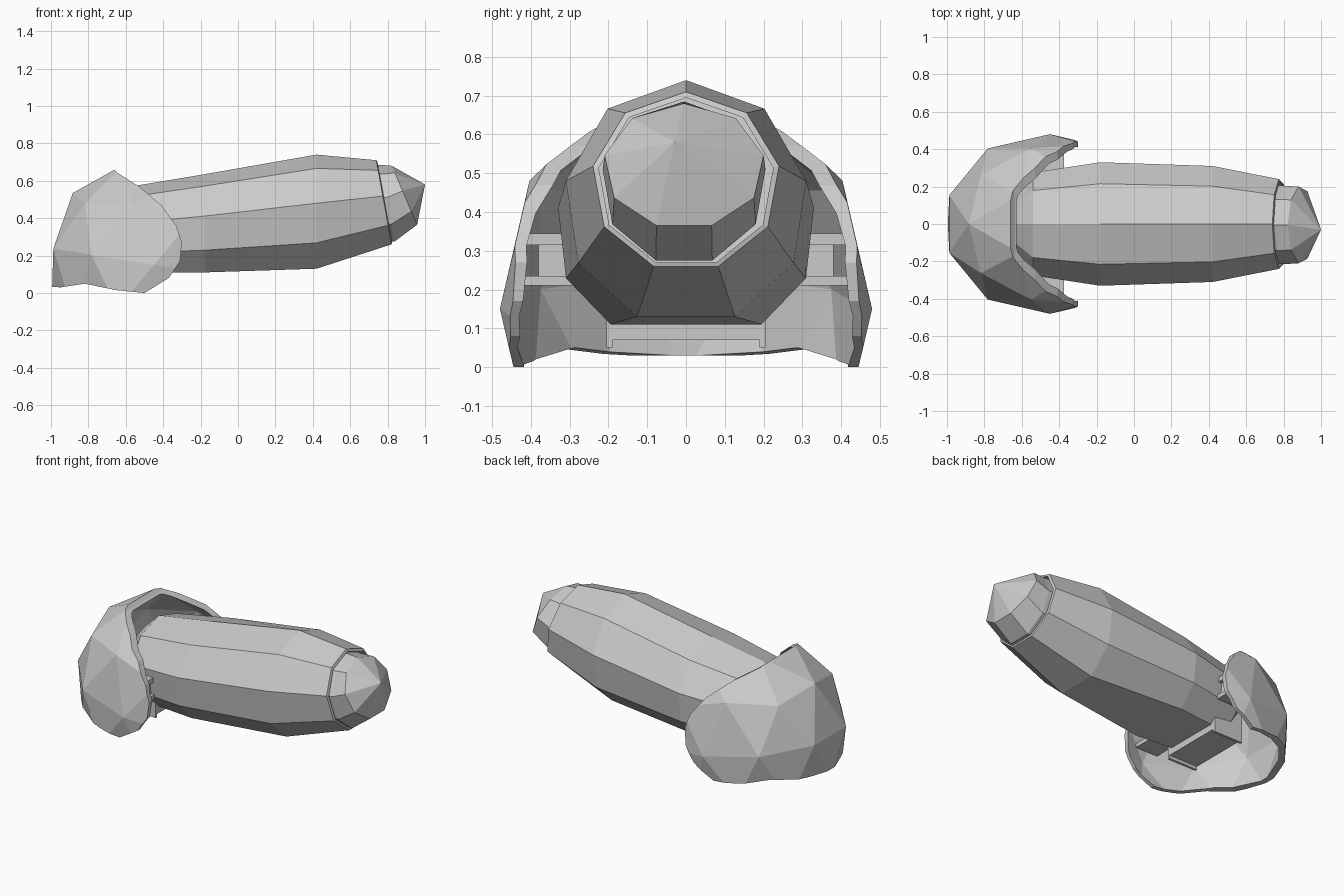
import bpy, bmesh
from math import sin, cos, pi, radians
from mathutils import Matrix

if "Cube" in bpy.data.objects:
    bpy.data.objects.remove(bpy.data.objects["Cube"])


def finish(name, bm):
    bmesh.ops.recalc_face_normals(bm, faces=bm.faces)
    me = bpy.data.meshes.new(name)
    bm.to_mesh(me)
    bm.free()
    ob = bpy.data.objects.new(name, me)
    bpy.context.collection.objects.link(ob)
    return ob


def loft(name, rings, n, tip=None):
    """Rings are (x, z bottom, z top, half width, y centre, lean, lower squareness)."""
    angles = [pi / 2 + 2 * pi * i / n for i in range(n)]
    zmin, zmax = min(map(sin, angles)), max(map(sin, angles))
    ymax = max(map(cos, angles))
    bm = bmesh.new()
    loops = []
    for x, zb, zt, w, yc, lean, square in rings:
        loop = []
        for a in angles:
            y, z = cos(a) / ymax, sin(a)
            if z < 0:
                y = abs(y) ** square * (1 if y > 0 else -1)
            h = zb + (z - zmin) / (zmax - zmin) * (zt - zb)
            loop.append(bm.verts.new((x - lean * (h - (zb + zt) / 2), yc + y * w, h)))
        loops.append(loop)
    for a, b in zip(loops, loops[1:]):
        for i in range(n):
            j = (i + 1) % n
            bm.faces.new((a[i], a[j], b[j], b[i]))
    bm.faces.new(loops[0])
    if tip:
        t = bm.verts.new(tip)
        for i in range(n):
            bm.faces.new((loops[-1][i], loops[-1][(i + 1) % n], t))
    else:
        bm.faces.new(loops[-1])
    return finish(name, bm)


def box(name, x0, x1, y0, y1, z0, z1):
    bm = bmesh.new()
    bmesh.ops.create_cube(bm, size=1)
    for v in bm.verts:
        v.co = ((x0 + x1) / 2 + v.co.x * (x1 - x0),
                (y0 + y1) / 2 + v.co.y * (y1 - y0),
                (z0 + z1) / 2 + v.co.z * (z1 - z0))
    return finish(name, bm)


# Faceted barrel with a shallow recess in its leaning end
loft("body", [
    (-0.64, 0.17, 0.48, 0.15, 0, 0, 0.8),
    (-0.54, 0.11, 0.575, 0.275, 0, 0, 0.5),
    (-0.18, 0.11, 0.635, 0.33, 0, 0, 0.5),
    (0.42, 0.13, 0.74, 0.31, 0, 0, 0.85),
    (0.78, 0.26, 0.71, 0.24, 0, 0.18, 1),
    (0.785, 0.27, 0.695, 0.225, 0, 0.18, 1),
    (0.75, 0.27, 0.695, 0.225, 0, 0.18, 1)], 9)

# Pointed nose cap
loft("nose_cap", [
    (0.745, 0.275, 0.685, 0.21, -0.005, 0.18, 1),
    (0.80, 0.275, 0.685, 0.21, -0.005, 0.18, 1),
    (0.89, 0.365, 0.68, 0.205, -0.005, 0.43, 1)], 9, tip=(1.0, -0.03, 0.58))


# Curved shell base: faceted ellipsoid, hollowed and trimmed by its side outline
def ellipsoid(name, k):
    bm = bmesh.new()
    bmesh.ops.create_icosphere(bm, subdivisions=2, radius=k,
                               matrix=Matrix.Rotation(radians(9), 4, 'Y'))
    for v in bm.verts:
        v.co = (max(-0.45 + v.co.x * 0.55, -1.0),
                max(-0.48, min(0.48, v.co.y * 0.48)),
                0.15 + v.co.z * 0.567)
    return finish(name, bm)


shell = ellipsoid("curved_base_shell", 1.04)
hollow = ellipsoid("shell_hollow_cutter", 0.965)

outline = [(-1.3, 0.06), (-0.95, 0.03), (-0.82, 0.05), (-0.65, 0.015), (-0.50, 0.0),
           (-0.37, 0.08), (-0.31, 0.17), (-0.30, 0.27), (-0.33, 0.36), (-0.41, 0.47),
           (-0.53, 0.57), (-0.64, 0.64), (-0.67, 0.67), (-1.3, 0.67)]
bm = bmesh.new()
loops = [[bm.verts.new((x, y, z)) for x, z in outline] for y in (-0.8, 0.8)]
for loop in loops:
    bm.faces.new(loop)
for i in range(len(outline)):
    bm.faces.new((loops[0][i - 1], loops[0][i], loops[1][i], loops[1][i - 1]))
trim = finish("shell_outline_cutter", bm)

for op, ob in (('DIFFERENCE', hollow), ('INTERSECT', trim)):
    ob.hide_render = True
    ob.hide_viewport = True
    mod = shell.modifiers.new(op.title(), 'BOOLEAN')
    mod.operation = op
    mod.object = ob
    mod.solver = 'EXACT'

# Block under the rear of the barrel
box("rear_mount", -0.62, -0.42, -0.2, 0.2, 0.07, 0.25)

# Side brackets joining barrel and shell, and cheeks beside the rear block
for s, side in ((-1, "front"), (1, "back")):
    for z0, z1, part in ((0.21, 0.235, "lower"), (0.315, 0.345, "upper")):
        box(f"{side}_{part}_bracket", -0.53, -0.375, *sorted((s * 0.28, s * 0.43)), z0, z1)
    box(f"{side}_hinge_block", -0.50, -0.40, *sorted((s * 0.28, s * 0.38)), 0.23, 0.32)
    box(f"{side}_mount_cheek", -0.62, -0.42, *sorted((s * 0.19, s * 0.205)), 0.05, 0.2)
